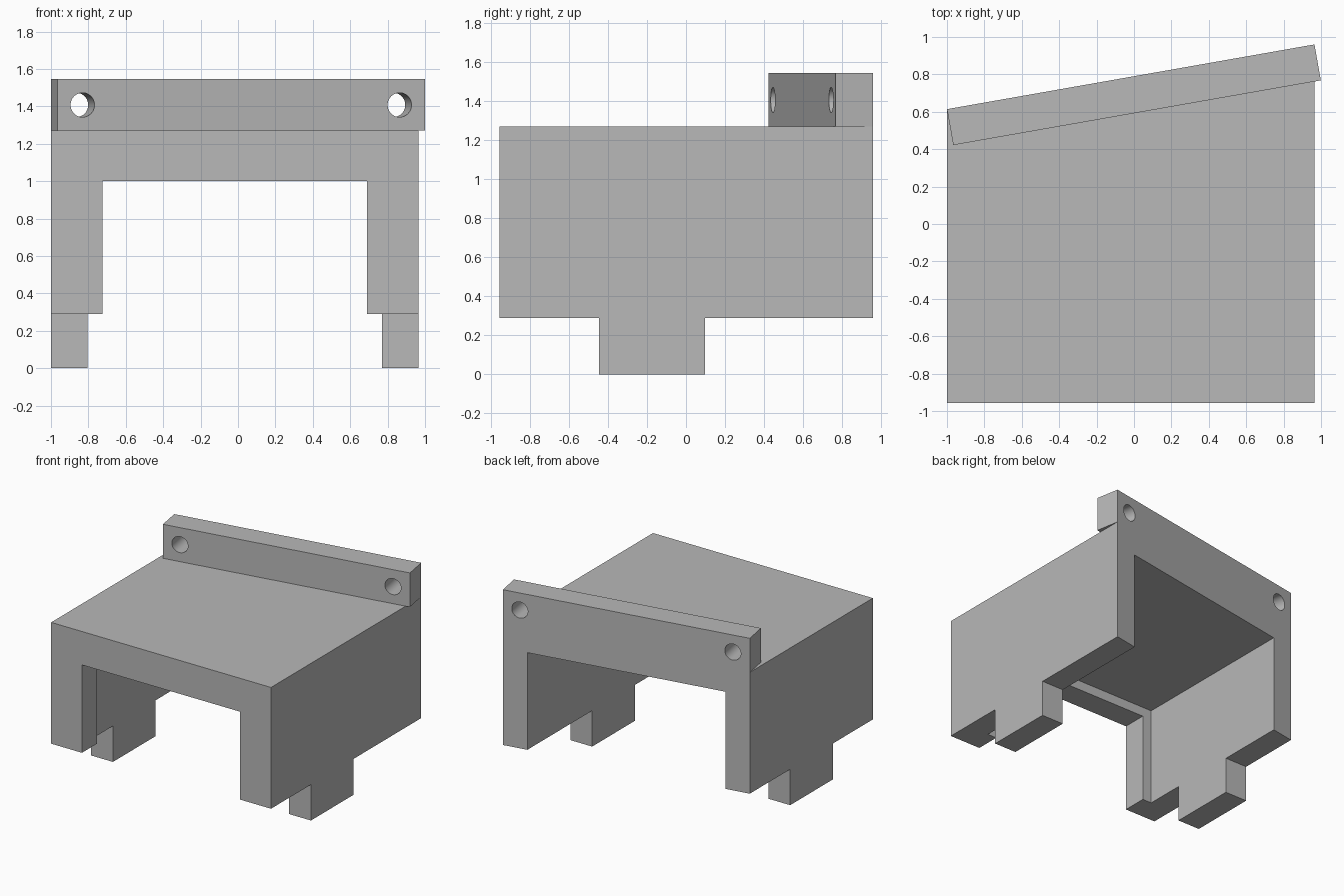
import bpy, bmesh, math
from mathutils import Matrix, Vector

old = bpy.data.objects.get("Cube")
if old:
    bpy.data.objects.remove(old, do_unlink=True)

# Single grey material
grey = bpy.data.materials.new("plain grey")
grey.use_nodes = True
colour = (0.48, 0.48, 0.48, 1)
grey.diffuse_color = colour
grey.node_tree.nodes["Principled BSDF"].inputs["Base Color"].default_value = colour


def finish(name, bm):
    bmesh.ops.recalc_face_normals(bm, faces=bm.faces[:])
    mesh = bpy.data.meshes.new(name)
    bm.to_mesh(mesh)
    bm.free()
    mesh.materials.append(grey)
    obj = bpy.data.objects.new(name, mesh)
    bpy.context.collection.objects.link(obj)
    return obj


def prism(name, plan, z0, z1):
    """Extrude a plan outline from z0 up to z1."""
    bm = bmesh.new()
    face = bm.faces.new([bm.verts.new((x, y, z0)) for x, y in plan])
    top = bmesh.ops.extrude_face_region(bm, geom=[face])["geom"]
    verts = [v for v in top if isinstance(v, bmesh.types.BMVert)]
    bmesh.ops.translate(bm, verts=verts, vec=(0, 0, z1 - z0))
    return finish(name, bm)


def block(name, x0, x1, y0, y1, z0, z1):
    return prism(name, [(x0, y0), (x1, y0), (x1, y1), (x0, y1)], z0, z1)


def cut(obj, cutters):
    """Subtract the cutters, then discard them."""
    for cutter in cutters:
        cutter.hide_render = True
        mod = obj.modifiers.new("cut", "BOOLEAN")
        mod.operation = "DIFFERENCE"
        mod.solver = "EXACT"
        mod.object = cutter
        bpy.context.view_layer.objects.active = obj
        bpy.ops.object.modifier_apply(modifier=mod.name)
        bpy.data.objects.remove(cutter, do_unlink=True)


LEFT, RIGHT, FRONT = 0.965, -1.0, -0.957
WALL, BASE, DECK, TOP = 0.195, 0.29, 1.27, 1.545
SLANT = math.radians(10)
back_right = Vector((RIGHT, 0.614))
back_left = Vector((LEFT, 0.96))

# Housing with a slanted back, hollowed, with a narrower front doorway
housing = prism("housing", [(RIGHT, FRONT), (LEFT, FRONT), back_left, back_right], BASE, DECK)
cavity = block("cavity_cutter", RIGHT + WALL, LEFT - WALL, FRONT + WALL, 1.5, 0, DECK - WALL)
doorway = block("doorway_cutter", RIGHT + 0.275, LEFT - 0.275, -1.5, -0.5, 0, 1.0)
cut(housing, [cavity, doorway])

# Feet below the side walls
for name, x in (("right_foot", RIGHT), ("left_foot", LEFT - WALL)):
    block(name, x, x + WALL, -0.447, 0.098, 0, BASE)

# Mounting bar along the slanted back edge
along = Vector((math.cos(SLANT), math.sin(SLANT)))
inward = Vector((math.sin(SLANT), -math.cos(SLANT))) * WALL
bar = prism("mounting_bar", [back_right, back_left, back_left + inward, back_right + inward], DECK, TOP)

# Screw holes through the bar
drills = []
for end, step in ((back_right, 0.137), (back_left, -0.137)):
    spot = end + along * step + inward / 2
    bm = bmesh.new()
    place = (Matrix.Translation((spot.x, spot.y, (DECK + TOP) / 2))
             @ Matrix.Rotation(SLANT, 4, "Z") @ Matrix.Rotation(math.pi / 2, 4, "X"))
    bmesh.ops.create_cone(bm, cap_ends=True, segments=48, radius1=0.065,
                          radius2=0.065, depth=0.5, matrix=place)
    drills.append(finish("hole_cutter", bm))
cut(bar, drills)

# Smooth the hole walls, keep the edges sharp
bpy.ops.object.select_all(action="DESELECT")
bar.select_set(True)
bpy.context.view_layer.objects.active = bar
bpy.ops.object.shade_smooth_by_angle(angle=math.radians(30))
